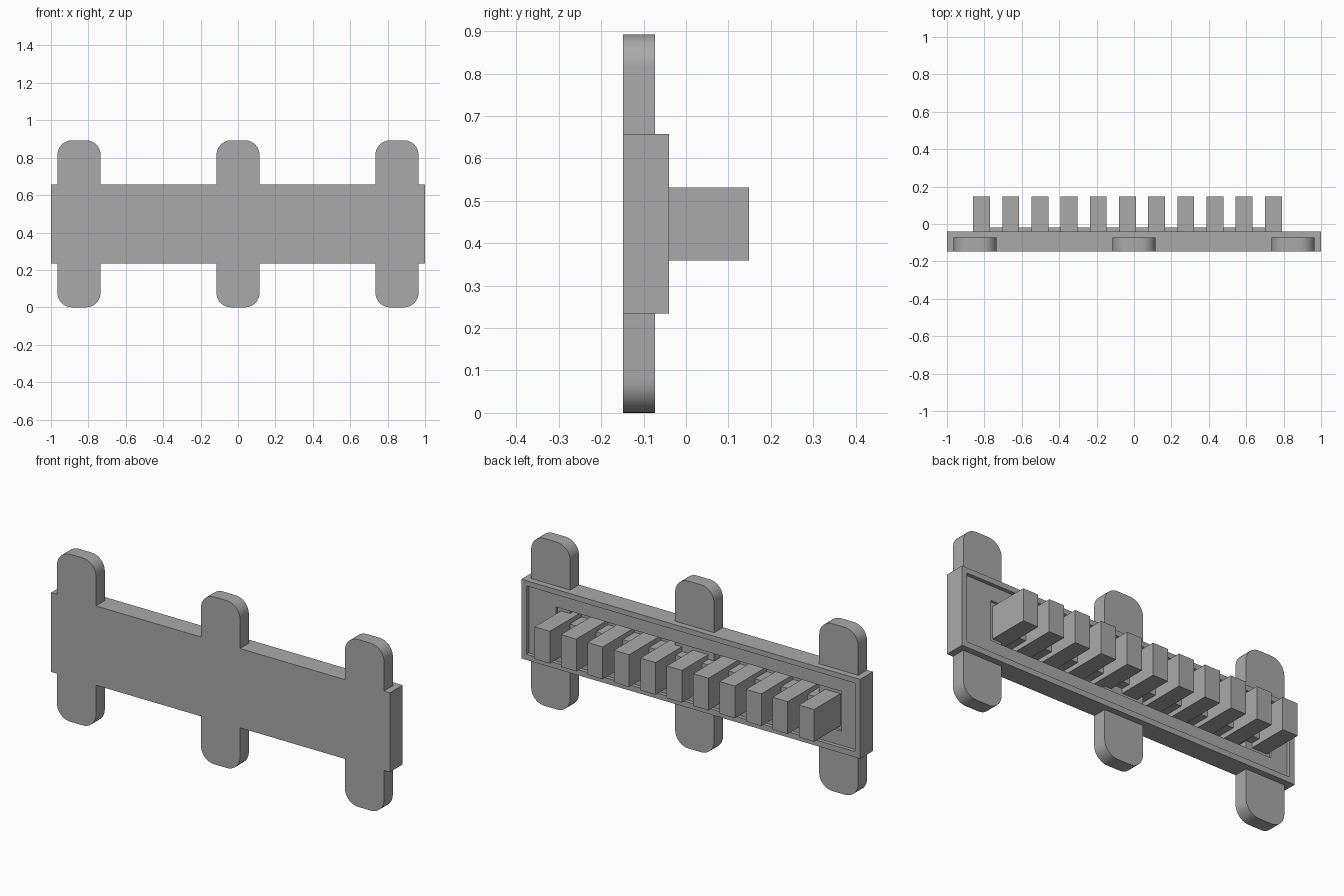
import bpy
import bmesh
import math

if "Cube" in bpy.data.objects:
    bpy.data.objects.remove(bpy.data.objects["Cube"], do_unlink=True)

grey = bpy.data.materials.new("plain grey")
grey.use_nodes = True
grey.diffuse_color = (0.4, 0.4, 0.4, 1)
grey.node_tree.nodes["Principled BSDF"].inputs["Base Color"].default_value = (0.4, 0.4, 0.4, 1)


def add_object(name, bm):
    bmesh.ops.recalc_face_normals(bm, faces=bm.faces)
    mesh = bpy.data.meshes.new(name)
    bm.to_mesh(mesh)
    bm.free()
    mesh.materials.append(grey)
    ob = bpy.data.objects.new(name, mesh)
    bpy.context.collection.objects.link(ob)
    return ob


def box(name, x, y, z):
    """Box from (low, high) pairs along each axis."""
    bm = bmesh.new()
    bmesh.ops.create_cube(bm, size=1)
    for v in bm.verts:
        for axis, (low, high) in enumerate((x, y, z)):
            v.co[axis] = low if v.co[axis] < 0 else high
    return add_object(name, bm)


def rounded_tab(name, cx, y, half_width, height, radius, steps=10):
    """Upright rounded rectangle, extruded along y."""
    bm = bmesh.new()
    mid = height / 2
    verts = []
    for corner, (sx, sz) in enumerate(((1, 1), (-1, 1), (-1, -1), (1, -1))):
        for i in range(steps + 1):
            a = math.radians(90) * (corner + i / steps)
            verts.append(bm.verts.new((
                cx + sx * (half_width - radius) + radius * math.cos(a), y[0],
                mid + sz * (mid - radius) + radius * math.sin(a))))
    face = bm.faces.new(verts)
    grown = bmesh.ops.extrude_face_region(bm, geom=[face], use_keep_orig=True)
    for item in grown["geom"]:
        if isinstance(item, bmesh.types.BMVert):
            item.co.y = y[1]
    ob = add_object(name, bm)
    bpy.ops.object.select_all(action="DESELECT")
    ob.select_set(True)
    bpy.context.view_layer.objects.active = ob
    bpy.ops.object.shade_smooth_by_angle(angle=math.radians(30))
    return ob


def cut(target, cutter):
    cutter.hide_render = True
    mod = target.modifiers.new(cutter.name, "BOOLEAN")
    mod.operation = "DIFFERENCE"
    mod.solver = "EXACT"
    mod.object = cutter
    bpy.context.view_layer.objects.active = target
    bpy.ops.object.modifier_apply(modifier=mod.name)
    bpy.data.objects.remove(cutter, do_unlink=True)


# Main plate with a shallow recess and a deeper slot in its back
front, back = -0.148, -0.04
plate = box("main_plate", (-1, 1), (front, back), (0.235, 0.658))
cut(plate, box("recess_cutter", (-0.97, 0.97), (back - 0.02, 0.1), (0.265, 0.63)))
cut(plate, box("slot_cutter", (-0.875, 0.81), (-0.12, 0.1), (0.34, 0.553)))

# Three mounting tabs, rounded at top and bottom
for side, cx in (("right", -0.85), ("middle", 0), ("left", 0.85)):
    rounded_tab(side + "_tab", cx, (front, -0.073), 0.115, 0.893, 0.078)

# Row of teeth standing out of the slot
count, pitch, width, first = 11, 0.156, 0.09, -0.86
for i in range(count):
    x = first + i * pitch
    box(f"tooth_{i + 1}", (x, x + width), (-0.125, 0.148), (0.36, 0.532))

# Low web joining the teeth
last = first + (count - 1) * pitch
box("tooth_web", (first + 0.02, last + 0.02), (-0.125, -0.02), (0.385, 0.507))
